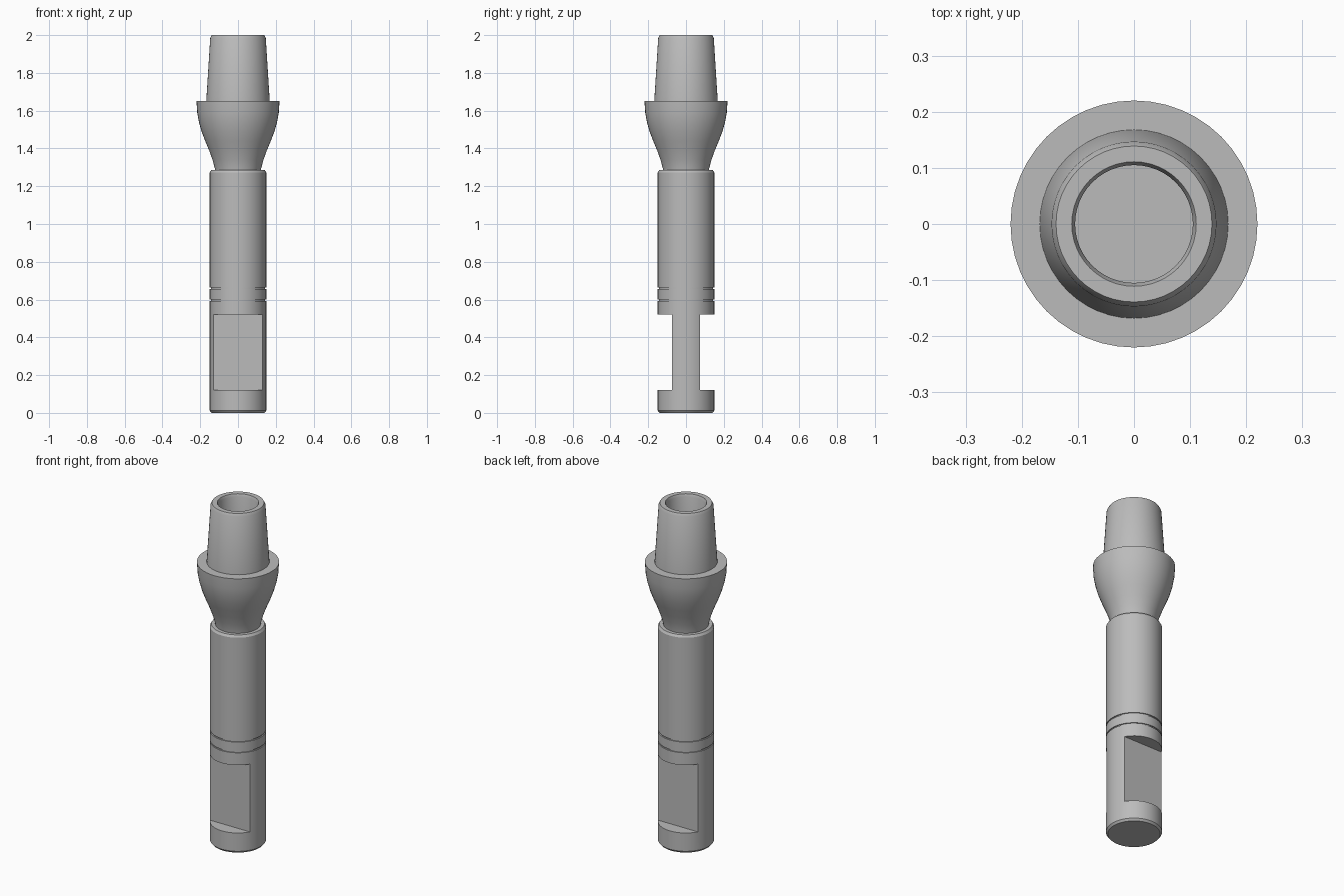
import bpy, bmesh, math

if "Cube" in bpy.data.objects:
    bpy.data.objects.remove(bpy.data.objects["Cube"], do_unlink=True)

metal = bpy.data.materials.new("satin grey metal")
metal.use_nodes = True
grey = (0.5, 0.5, 0.5, 1)
metal.diffuse_color = grey
metal.node_tree.nodes["Principled BSDF"].inputs["Base Color"].default_value = grey


def link(name, bm):
    bmesh.ops.recalc_face_normals(bm, faces=bm.faces)
    mesh = bpy.data.meshes.new(name)
    bm.to_mesh(mesh)
    bm.free()
    obj = bpy.data.objects.new(name, mesh)
    bpy.context.collection.objects.link(obj)
    mesh.materials.append(metal)
    return obj


def activate(obj):
    bpy.ops.object.select_all(action="DESELECT")
    obj.select_set(True)
    bpy.context.view_layer.objects.active = obj


def smooth(obj):
    activate(obj)
    bpy.ops.object.shade_smooth_by_angle(angle=math.radians(28))


def lathe(name, profile, sides=48):
    """Turn a (radius, height) profile about z; both ends are capped."""
    bm = bmesh.new()
    rings = [[bm.verts.new((r * math.cos(math.tau * i / sides),
                            r * math.sin(math.tau * i / sides), z))
              for i in range(sides)] for r, z in profile]
    for low, high in zip(rings, rings[1:]):
        for i in range(sides):
            j = (i + 1) % sides
            bm.faces.new((low[i], low[j], high[j], high[i]))
    bm.faces.new(rings[0])
    bm.faces.new(rings[-1])
    return link(name, bm)


def groove(z, r=0.15, depth=0.006, half=0.004):
    return [(r, z - half), (r - depth, z - half), (r - depth, z + half), (r, z + half)]


# Cylindrical shank with chamfered ends and two thin grooves
shank = lathe("shank", [(0.14, 0), (0.15, 0.012), *groove(0.597), *groove(0.66),
                        (0.15, 1.272), (0.142, 1.285), (0.11, 1.285)])

# Opposed flats milled into the front and back
for side in (-1, 1):
    bm = bmesh.new()
    bmesh.ops.create_cube(bm, size=1)
    for v in bm.verts:
        v.co.x *= 0.5
        v.co.y = v.co.y * 0.2 + side * 0.175
        v.co.z = v.co.z * 0.4 + 0.32
    cutter = link("flat_cutter", bm)
    cutter.hide_render = True
    cut = shank.modifiers.new("flat", "BOOLEAN")
    cut.operation, cut.solver, cut.object = "DIFFERENCE", "EXACT", cutter
    activate(shank)
    bpy.ops.object.modifier_apply(modifier=cut.name)
    bpy.data.objects.remove(cutter, do_unlink=True)
smooth(shank)

# Flared collar, tapered post and blind bore in one turned piece
post = lathe("flared_post", [
    (0.12, 1.27), (0.123, 1.295), (0.135, 1.34), (0.153, 1.39), (0.174, 1.44),
    (0.193, 1.49), (0.207, 1.54), (0.216, 1.59), (0.22, 1.652),
    (0.168, 1.652), (0.147, 1.985), (0.139, 2.0),
    (0.111, 2.0), (0.105, 1.985), (0.105, 1.6)])
smooth(post)
